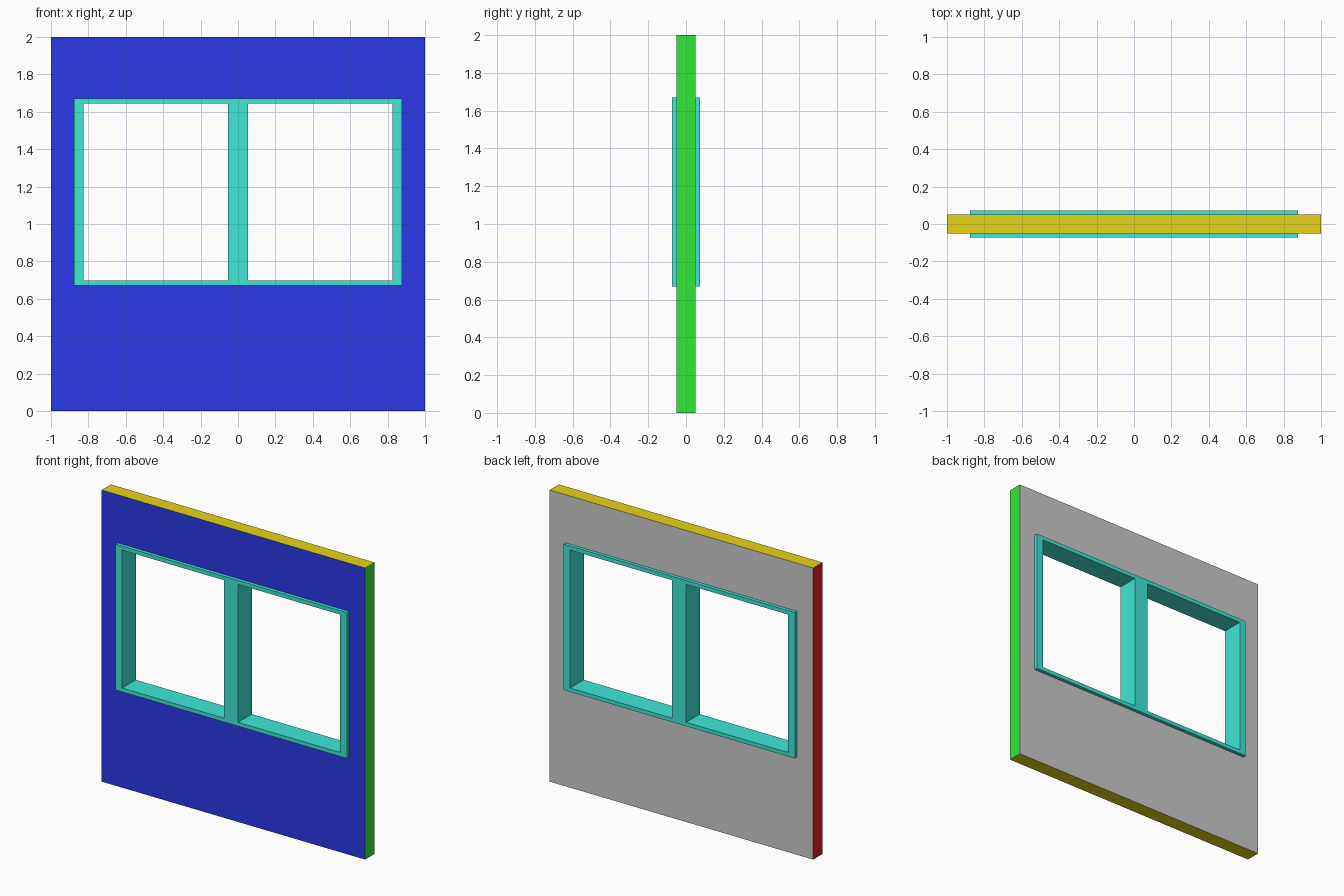
import bpy

if "Cube" in bpy.data.objects:
    bpy.data.objects.remove(bpy.data.objects["Cube"])

WALL_Y = 0.1          # wall thickness
FRAME_Y = 0.147       # frame depth, proud of the wall on both faces
Z0, Z1 = 0.67, 1.67   # window opening height range
HALF_W = 0.877        # half width of the window


def box(name, x0, x1, depth, z0, z1):
    bpy.ops.mesh.primitive_cube_add(size=1, location=((x0 + x1) / 2, 0, (z0 + z1) / 2))
    ob = bpy.context.object
    ob.name = name
    ob.scale = (x1 - x0, depth, z1 - z0)
    bpy.ops.object.transform_apply(location=True, rotation=True, scale=True)
    return ob


def cut(ob, cutter):
    cutter.hide_render = True
    mod = ob.modifiers.new("opening", 'BOOLEAN')
    mod.operation = 'DIFFERENCE'
    mod.solver = 'EXACT'
    mod.object = cutter
    bpy.context.view_layer.objects.active = ob
    bpy.ops.object.modifier_apply(modifier=mod.name)
    bpy.data.objects.remove(cutter, do_unlink=True)


def paint(name, rgb):
    mat = bpy.data.materials.new(name)
    mat.diffuse_color = (*rgb, 1)
    mat.use_nodes = True
    mat.node_tree.nodes["Principled BSDF"].inputs["Base Color"].default_value = mat.diffuse_color
    return mat


# Wall panel with the window opening
wall = box("wall_panel", -1, 1, WALL_Y, 0, 2)
cut(wall, box("wall_cutter", -HALF_W, HALF_W, 0.5, Z0, Z1))

# Wall colours: one per outer side, grey back
wall.data.materials.clear()
for mat in (paint("back_grey", (0.8, 0.8, 0.8)),
            paint("front_blue", (0.024, 0.04, 0.8)),
            paint("right_green", (0.03, 0.8, 0.037)),
            paint("left_red", (0.8, 0.01, 0.015)),
            paint("edge_yellow", (0.8, 0.66, 0.008))):
    wall.data.materials.append(mat)
for face in wall.data.polygons:
    n, c = face.normal, face.center
    face.material_index = 0
    if n.y < -0.5:
        face.material_index = 1
    elif c.x > 0.99 and n.x > 0.5:
        face.material_index = 2
    elif c.x < -0.99 and n.x < -0.5:
        face.material_index = 3
    elif abs(n.z) > 0.5 and (c.z > 1.99 or c.z < 0.01):
        face.material_index = 4

# Window frame with two panes cut through, leaving the centre mullion
frame = box("window_frame", -HALF_W, HALF_W, FRAME_Y, Z0, Z1)
for x0, x1 in ((-0.827, -0.053), (0.053, 0.827)):
    cut(frame, box("pane_cutter", x0, x1, 0.5, Z0 + 0.027, Z1 - 0.027))
frame.data.materials.clear()
frame.data.materials.append(paint("frame_teal", (0.05, 0.8, 0.66)))
for face in frame.data.polygons:
    face.material_index = 0
